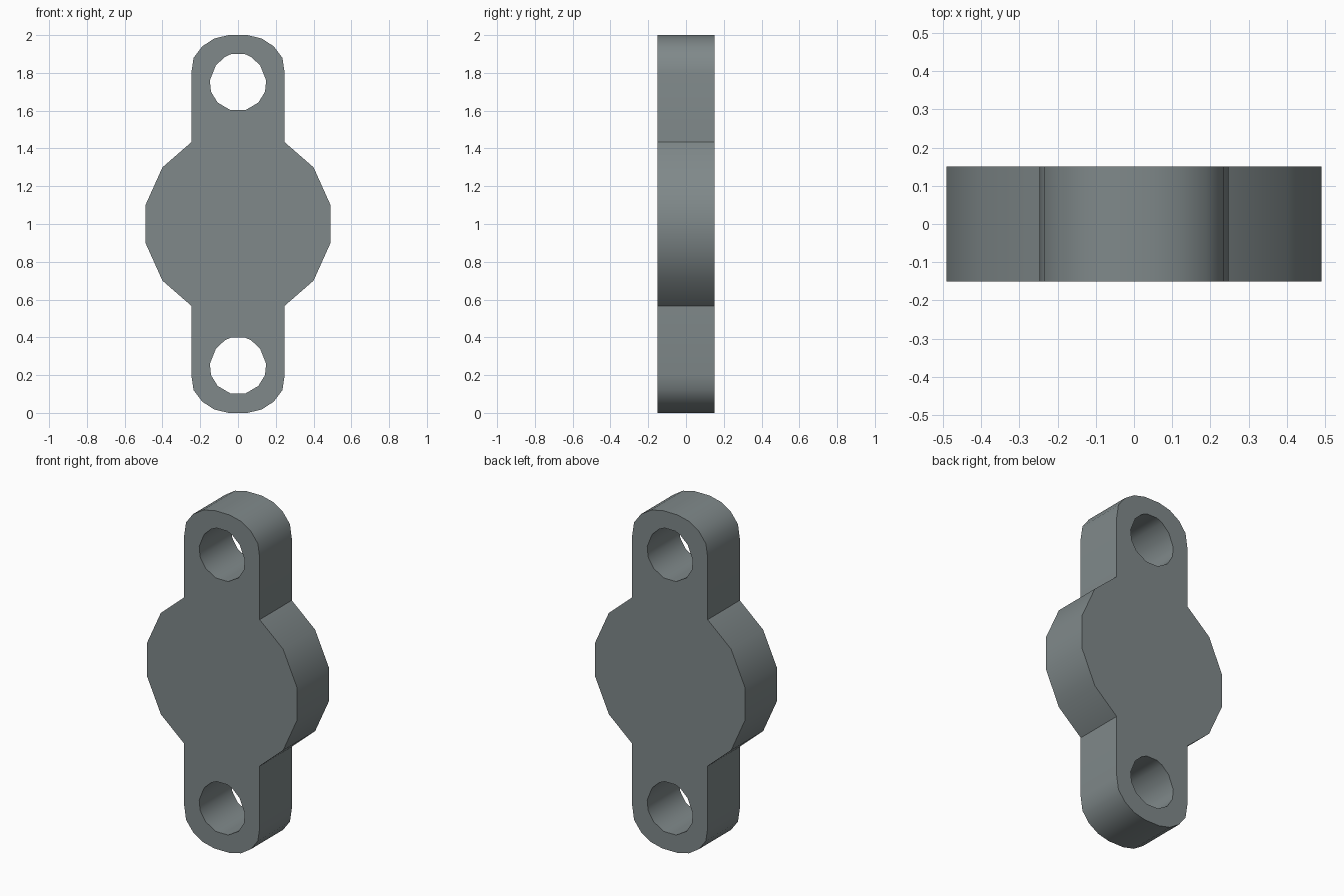
import bpy, bmesh
from math import radians

if "Cube" in bpy.data.objects:
    bpy.data.objects.remove(bpy.data.objects["Cube"])

HALF_DEPTH = 0.15


def mirror_x(half):
    """Close a right-hand half profile with its mirrored left side."""
    return half + [(-x, z) for x, z in reversed(half)]


# Right half of the plate outline above the middle: round body, then lug
upper = [(0.49, 0.10), (0.40, 0.30), (0.247, 0.433),
         (0.247, 0.80), (0.235, 0.88), (0.19, 0.94), (0.125, 0.982), (0.05, 1.0)]
half = list(reversed(upper)) + [(x, -z) for x, z in upper]
outline = mirror_x([(x, z + 1.0) for x, z in half])

# Right half of a bolt hole around its own centre
hole = [(0.035, 0.15), (0.07, 0.134), (0.117, 0.09), (0.149, 0.01),
        (0.143, -0.05), (0.108, -0.107), (0.04, -0.147)]
loops = [outline]
for centre in (0.25, 1.75):
    loops.append(mirror_x([(x, z + centre) for x, z in hole]))

# Filled, extruded profile with both holes
curve = bpy.data.curves.new("flange_profile", "CURVE")
curve.dimensions = "2D"
curve.fill_mode = "BOTH"
curve.extrude = HALF_DEPTH
for loop in loops:
    spline = curve.splines.new("POLY")
    spline.points.add(len(loop) - 1)
    for point, (x, z) in zip(spline.points, loop):
        point.co = (x, z, 0, 1)
    spline.use_cyclic_u = True

plate = bpy.data.objects.new("flange_plate", curve)
plate.rotation_euler.x = radians(90)
bpy.context.collection.objects.link(plate)
bpy.context.view_layer.objects.active = plate
plate.select_set(True)
bpy.ops.object.convert(target="MESH")
plate = bpy.context.object
bpy.ops.object.transform_apply(location=False, rotation=True, scale=False)

# Weld the caps to the walls
bm = bmesh.new()
bm.from_mesh(plate.data)
bmesh.ops.remove_doubles(bm, verts=bm.verts, dist=0.0005)
bmesh.ops.recalc_face_normals(bm, faces=bm.faces)
bm.to_mesh(plate.data)
bm.free()

steel = bpy.data.materials.new("grey_steel")
steel.diffuse_color = (0.215, 0.25, 0.255, 1)
steel.use_nodes = True
steel.node_tree.nodes["Principled BSDF"].inputs["Base Color"].default_value = steel.diffuse_color
plate.data.materials.clear()
plate.data.materials.append(steel)
bpy.ops.object.shade_smooth_by_angle(angle=radians(40))
